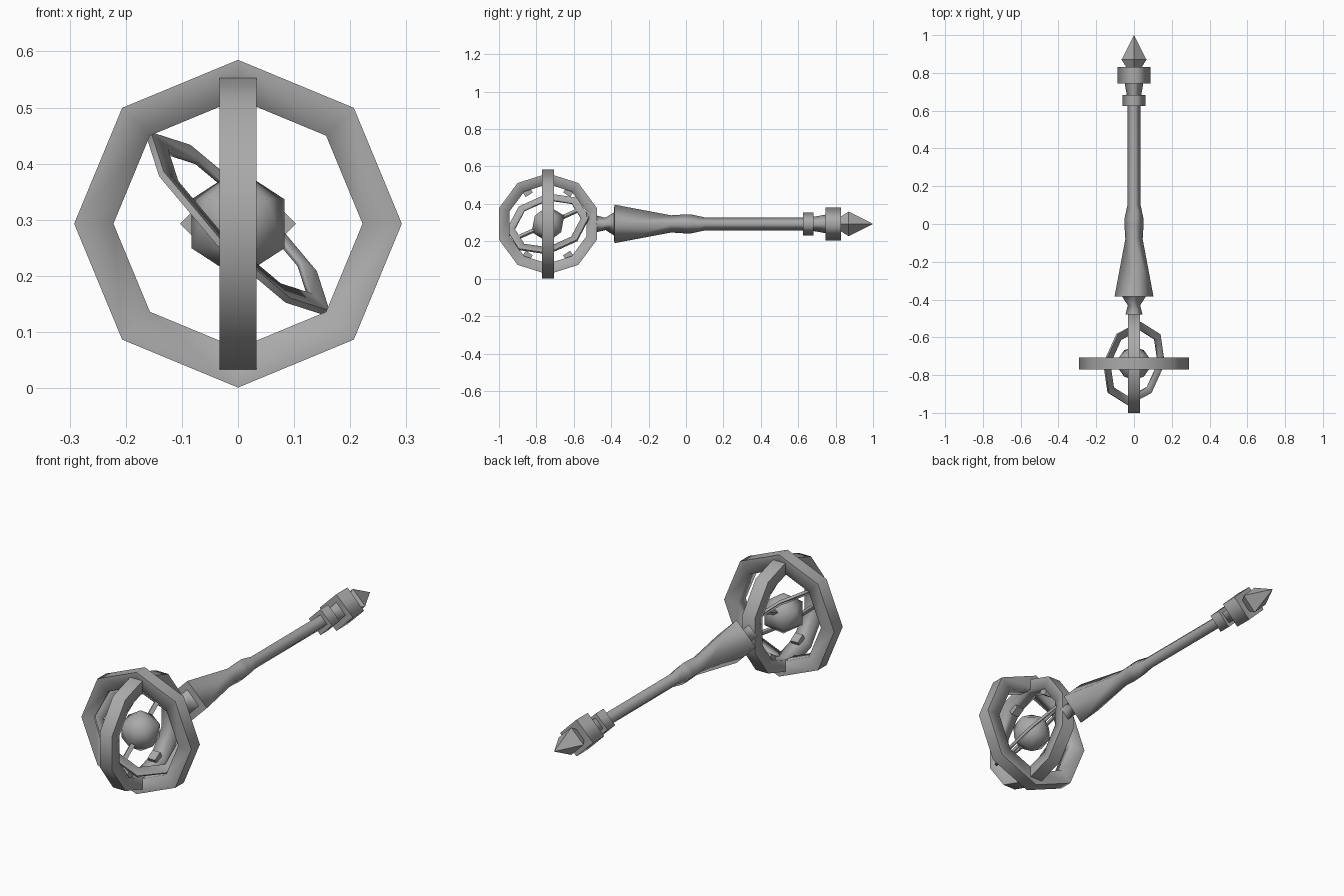
import bpy, bmesh, math
from mathutils import Vector, Matrix

old = bpy.data.objects.get("Cube")
if old:
    bpy.data.objects.remove(old)

grey = bpy.data.materials.new("plain grey")
grey.use_nodes = True
COLOUR = (0.4, 0.4, 0.4, 1)
grey.diffuse_color = COLOUR
grey.node_tree.nodes["Principled BSDF"].inputs["Base Color"].default_value = COLOUR

HUB = Vector((0, -0.738, 0.293))
X, Y, Z = Vector((1, 0, 0)), Vector((0, 1, 0)), Vector((0, 0, 1))


def finish(name, bm, smooth=True):
    bmesh.ops.recalc_face_normals(bm, faces=bm.faces)
    for f in bm.faces:
        f.smooth = smooth
    mesh = bpy.data.meshes.new(name)
    bm.to_mesh(mesh)
    bm.free()
    mesh.materials.append(grey)
    obj = bpy.data.objects.new(name, mesh)
    bpy.context.collection.objects.link(obj)
    return obj


def ring(name, u, v, sides, outer, inner, thick, turn=0.0, squash=1.0):
    """Polygonal hoop in the plane of u and v, crisp on its outer rim."""
    bm = bmesh.new()
    n = u.cross(v).normalized() * thick / 2
    loops = []
    for i in range(sides):
        a = turn + math.tau * i / sides
        d = u * math.cos(a) + v * math.sin(a) * squash
        loops.append([bm.verts.new(HUB + d * r + n * s)
                      for r, s in ((outer, 1), (outer, -1), (inner, -1), (inner, 1))])
    for i in range(sides):
        a, b = loops[i], loops[(i + 1) % sides]
        for k in range(4):
            bm.faces.new((a[k], a[(k + 1) % 4], b[(k + 1) % 4], b[k]))
        for k in (0, 1):
            bm.edges.get((a[k], b[k])).smooth = False
    return finish(name, bm)


def box(name, centre, axes, size):
    """Box whose local axes are the given unit vectors."""
    bm = bmesh.new()
    bmesh.ops.create_cube(bm, size=1)
    rot = Matrix(axes).transposed().to_4x4()
    bm.transform(Matrix.Translation(centre) @ rot @ Matrix.Diagonal((*size, 1)))
    return finish(name, bm, False)


def spindle(name, profile, smooth=True):
    """Four-sided turned part along y from (y, radius) pairs."""
    bm = bmesh.new()
    loops = []
    for y, r in profile:
        loops.append([bm.verts.new((r * dx, y, HUB.z + r * dz))
                      for dx, dz in ((1, 0), (0, 1), (-1, 0), (0, -1))])
    for a, b in zip(loops, loops[1:]):
        for k in range(4):
            bm.faces.new((a[k], a[(k + 1) % 4], b[(k + 1) % 4], b[k]))
    bm.faces.new(loops[0])
    bm.faces.new(loops[-1])
    bmesh.ops.remove_doubles(bm, verts=bm.verts, dist=0.0001)
    # crisp edges around every step in the profile
    for e in bm.edges:
        flat = abs(e.verts[0].co.y - e.verts[1].co.y) < 0.001
        if flat and len(e.link_faces) == 2 and e.calc_face_angle(0) > 0.6:
            e.smooth = False
    return finish(name, bm, smooth)


# Head: two large crossing hoops
ring("outer_hoop", X, Z, 8, 0.292, 0.222, 0.065)
ring("upright_hoop", Y, Z, 10, 0.276, 0.217, 0.066, math.pi / 10, 0.98)

# Head: tilted inner hoop and the rod that spans it
u = Vector((-1, 0, 1)).normalized()
v = Vector((0.15, 0.977, 0.15)).normalized()
ring("tilted_hoop", u, v, 8, 0.225, 0.182, 0.012)
a = math.pi / 8
along = u * math.sin(a) + v * math.cos(a)
normal = u.cross(v)
box("core_rod", HUB, (along, normal.cross(along), normal), (0.35, 0.02, 0.012))

# Head: small teeth inside the upright hoop
for sy in (-1, 1):
    for sz in (-1, 1):
        out = Vector((0, sy * math.cos(1.0), sz * math.sin(1.0)))
        box("hoop_tooth", HUB + out * 0.2, (X, out, X.cross(out)), (0.04, 0.03, 0.045))

# Head: faceted core
bm = bmesh.new()
bmesh.ops.create_icosphere(bm, subdivisions=1, radius=0.0975)
bm.transform(Matrix.Translation(HUB) @ Matrix.Rotation(math.pi / 2, 4, "Z"))
finish("core", bm)

# Handle: neck, flare, grip and shaft
spindle("handle", [(-0.48, 0.045), (-0.43, 0.033), (-0.385, 0.062), (-0.383, 0.103),
                   (-0.08, 0.046), (0, 0.051), (0.03, 0.05), (0.1, 0.035), (0.64, 0.035)])

# Handle: end collars with a cone between
spindle("small_collar", [(0.625, 0.062), (0.683, 0.062)])
spindle("collar_cone", [(0.67, 0.036), (0.76, 0.052)])
spindle("large_collar", [(0.745, 0.088), (0.83, 0.088)])

# Pommel crystal
spindle("pommel_crystal", [(0.82, 0.035), (0.87, 0.066), (1.0, 0)], False)
